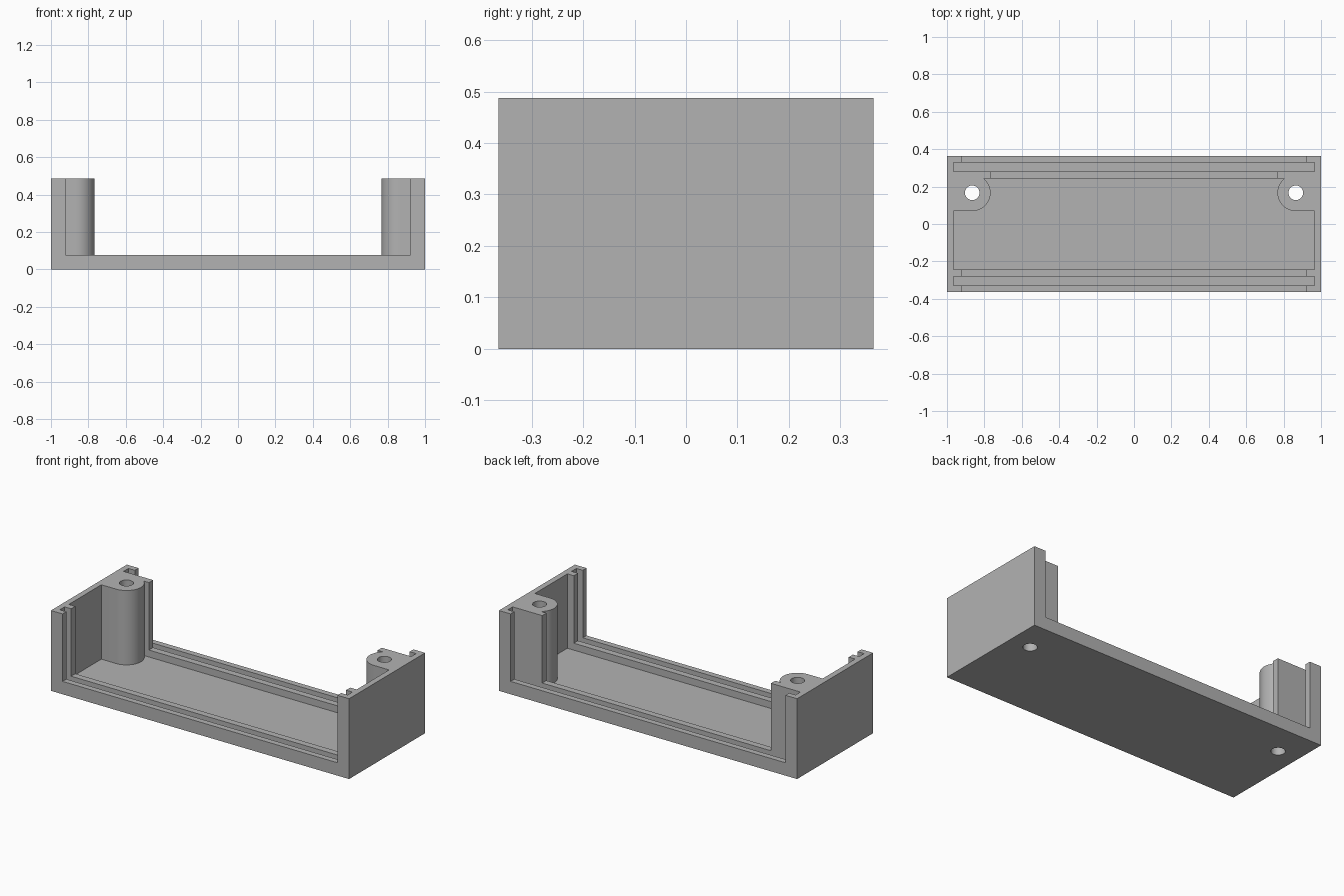
import bpy, bmesh
from math import radians, sin, cos, asin, pi

W, D, H = 1.0, 0.364, 0.487           # half width, half depth, height
FLOOR, LIP = 0.036, 0.078             # floor thickness, height of the sills
WALL, LIP_X = 0.965, 0.922            # inner wall and lip positions
RIB_IN, RIB_OUT, GROOVE = 0.242, 0.282, 0.328
POST_X, POST_Y, POST_R, HOLE_R = 0.865, 0.167, 0.098, 0.039
POST_EDGE = POST_X - POST_R
TOP = H + 0.1

if "Cube" in bpy.data.objects:
    bpy.data.objects.remove(bpy.data.objects["Cube"], do_unlink=True)

grey = bpy.data.materials.new("plain grey")
grey.use_nodes = True
colour = (0.448, 0.448, 0.448, 1)
grey.diffuse_color = colour
for node in grey.node_tree.nodes:
    if node.type == 'BSDF_PRINCIPLED':
        node.inputs["Base Color"].default_value = colour


def prism(name, outline, z0, z1):
    """Extrude a plan outline from z0 up to z1."""
    bm = bmesh.new()
    face = bm.faces.new([bm.verts.new((x, y, z0)) for x, y in outline])
    grown = bmesh.ops.extrude_face_region(bm, geom=[face])["geom"]
    verts = [v for v in grown if isinstance(v, bmesh.types.BMVert)]
    bmesh.ops.translate(bm, verts=verts, vec=(0, 0, z1 - z0))
    bmesh.ops.recalc_face_normals(bm, faces=bm.faces)
    mesh = bpy.data.meshes.new(name)
    bm.to_mesh(mesh)
    bm.free()
    mesh.materials.append(grey)
    ob = bpy.data.objects.new(name, mesh)
    bpy.context.collection.objects.link(ob)
    return ob


def rect(half_x, y0, y1):
    return [(-half_x, y0), (half_x, y0), (half_x, y1), (-half_x, y1)]


def arc(cx, cy, r, a0, a1, steps):
    angles = [a0 + (a1 - a0) * i / steps for i in range(steps + 1)]
    return [(cx + r * cos(a), cy + r * sin(a)) for a in angles]


# Solid block that everything is cut from
body = prism("enclosure_body", rect(W, -D, D), 0, H)

# Main cavity, its outline running around the two screw posts
end = pi - asin((RIB_IN - POST_Y) / POST_R)
right_half = [(WALL, -RIB_IN), (WALL, POST_Y - POST_R)]
right_half += arc(POST_X, POST_Y, POST_R, 1.5 * pi, end, 32)
left_half = [(-x, y) for x, y in reversed(right_half)]
cutters = [prism("cavity_cutter", right_half + left_half, FLOOR, TOP)]

# Panel grooves at the front and back
for name, s in (("front", -1), ("back", 1)):
    y0, y1 = sorted((s * RIB_OUT, s * GROOVE))
    cutters.append(prism(name + "_groove_cutter", rect(WALL, y0, y1), FLOOR, TOP))

# Openings above the sills; the rear rib is wide, as it backs the posts
mid_groove = (RIB_OUT + GROOVE) / 2
cutters += [
    prism("front_opening_cutter", rect(LIP_X, -D - 0.1, -RIB_IN + 0.02), LIP, TOP),
    prism("back_opening_cutter", rect(LIP_X, mid_groove, D + 0.1), LIP, TOP),
    prism("rib_opening_cutter", rect(POST_EDGE, RIB_IN - 0.01, mid_groove), LIP, TOP),
]

# Screw holes right through the posts
for name, s in (("left", 1), ("right", -1)):
    circle = arc(s * POST_X, POST_Y, HOLE_R, 0, 2 * pi, 48)[:-1]
    cutters.append(prism(name + "_hole_cutter", circle, -0.1, TOP))

# Cut everything out, then drop the cutters
bpy.context.view_layer.objects.active = body
body.select_set(True)
for cutter in cutters:
    cutter.hide_render = True
    mod = body.modifiers.new(cutter.name, 'BOOLEAN')
    mod.operation = 'DIFFERENCE'
    mod.solver = 'EXACT'
    mod.object = cutter
    bpy.ops.object.modifier_apply(modifier=mod.name)
    bpy.data.objects.remove(cutter, do_unlink=True)

bpy.ops.object.shade_smooth_by_angle(angle=radians(30))
